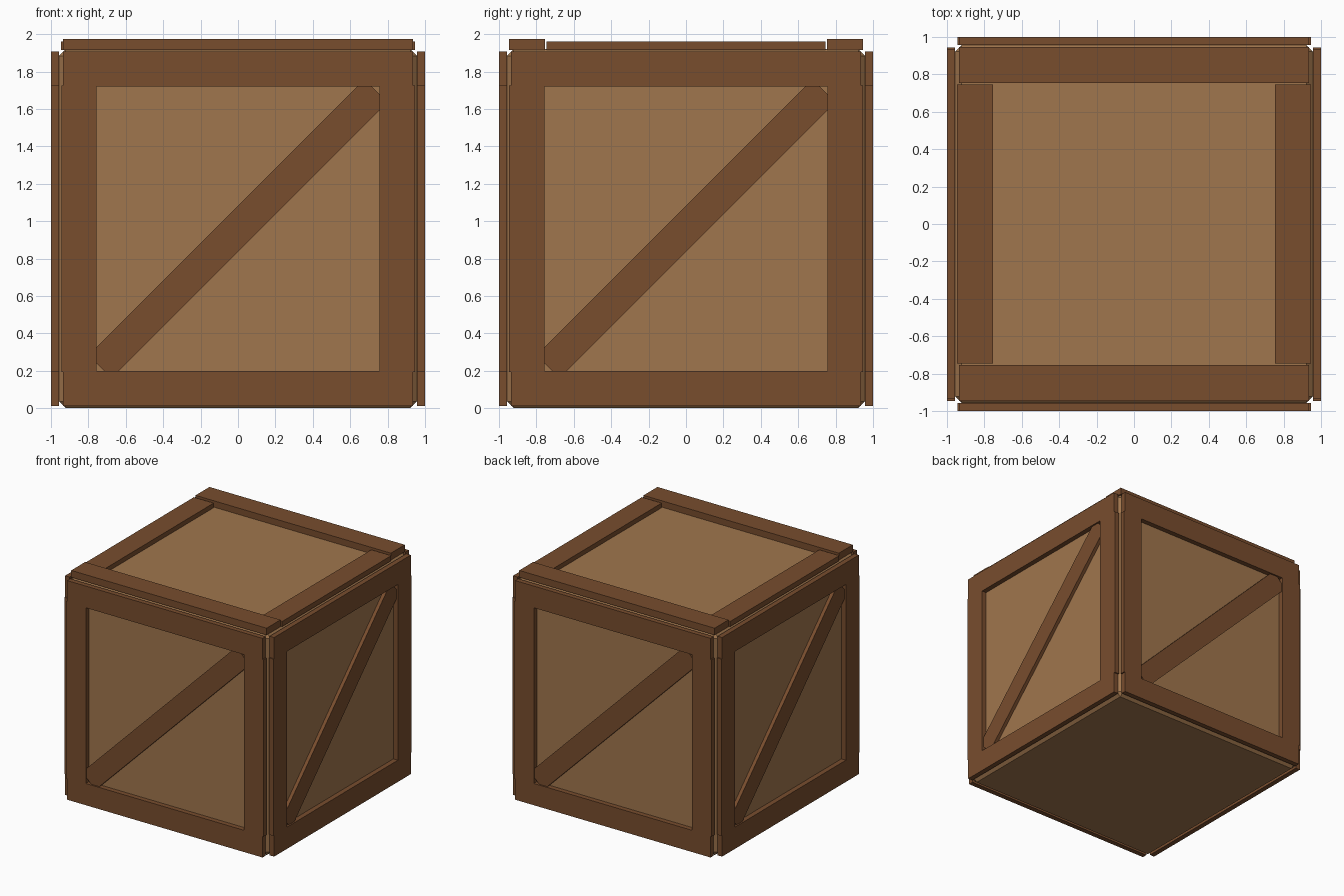
import bpy, bmesh, math
from mathutils import Matrix, Vector

if "Cube" in bpy.data.objects:
    bpy.data.objects.remove(bpy.data.objects["Cube"])


def material(name, rgb):
    m = bpy.data.materials.new(name)
    m.diffuse_color = (*rgb, 1)
    m.use_nodes = True
    m.node_tree.nodes["Principled BSDF"].inputs["Base Color"].default_value = m.diffuse_color
    return m


LIGHT = material("light wood", (0.352, 0.181, 0.074))
DARK = material("dark wood", (0.188, 0.074, 0.027))


def box(name, lo, hi, mat, turn=Matrix(), bevel=0):
    """Box between two corners, optionally chamfered, then transformed."""
    lo, hi = Vector(lo), Vector(hi)
    bm = bmesh.new()
    bmesh.ops.create_cube(bm, size=1, matrix=Matrix.Translation((lo + hi) / 2)
                          @ Matrix.Diagonal((*(hi - lo), 1)))
    if bevel:
        bmesh.ops.bevel(bm, geom=bm.edges[:], offset=bevel, segments=1,
                        affect='EDGES')
    bm.transform(turn)
    me = bpy.data.meshes.new(name)
    bm.to_mesh(me)
    bm.free()
    me.materials.append(mat)
    ob = bpy.data.objects.new(name, me)
    bpy.context.collection.objects.link(ob)
    return ob


BODY, TOP = 0.957, 1.92

# chamfered crate body
box("crate_body", (-BODY, -BODY, 0), (BODY, BODY, TOP), LIGHT, bevel=0.036)

# same framed face with a diagonal brace on all four sides
for i, side in enumerate(("front", "right", "back", "left")):
    turn = Matrix.Rotation(i * math.pi / 2, 4, 'Z')
    for label, z0, z1 in (("bottom", 0.012, 0.2), ("top", 1.72, 1.908)):
        box(f"{side}_{label}_rail", (-0.935, -1, z0), (0.935, -BODY, z1), DARK, turn)
    for label, x0, x1 in (("left", -0.945, -0.757), ("right", 0.757, 0.945)):
        box(f"{side}_{label}_stile", (x0, -1, 0.195), (x1, -BODY, 1.725), DARK, turn)
    tilt = turn @ Matrix.Translation((0, 0, 0.96)) @ Matrix.Rotation(-math.pi / 4, 4, 'Y')
    box(f"{side}_brace", (-1.043, -0.987, -0.0875), (1.043, -BODY, 0.0875), DARK, tilt)

# lid frame: two thicker planks across, two thinner planks between them
for label, s in (("front", -1), ("back", 1)):
    y0, y1 = sorted((s * 0.755, s * 0.945))
    box(f"lid_{label}_plank", (-0.935, y0, TOP - 0.005), (0.935, y1, 1.975), DARK)
for label, s in (("left", -1), ("right", 1)):
    x0, x1 = sorted((s * 0.755, s * 0.945))
    box(f"lid_{label}_plank", (x0, -0.745, TOP - 0.005), (x1, 0.745, 1.96), DARK)
